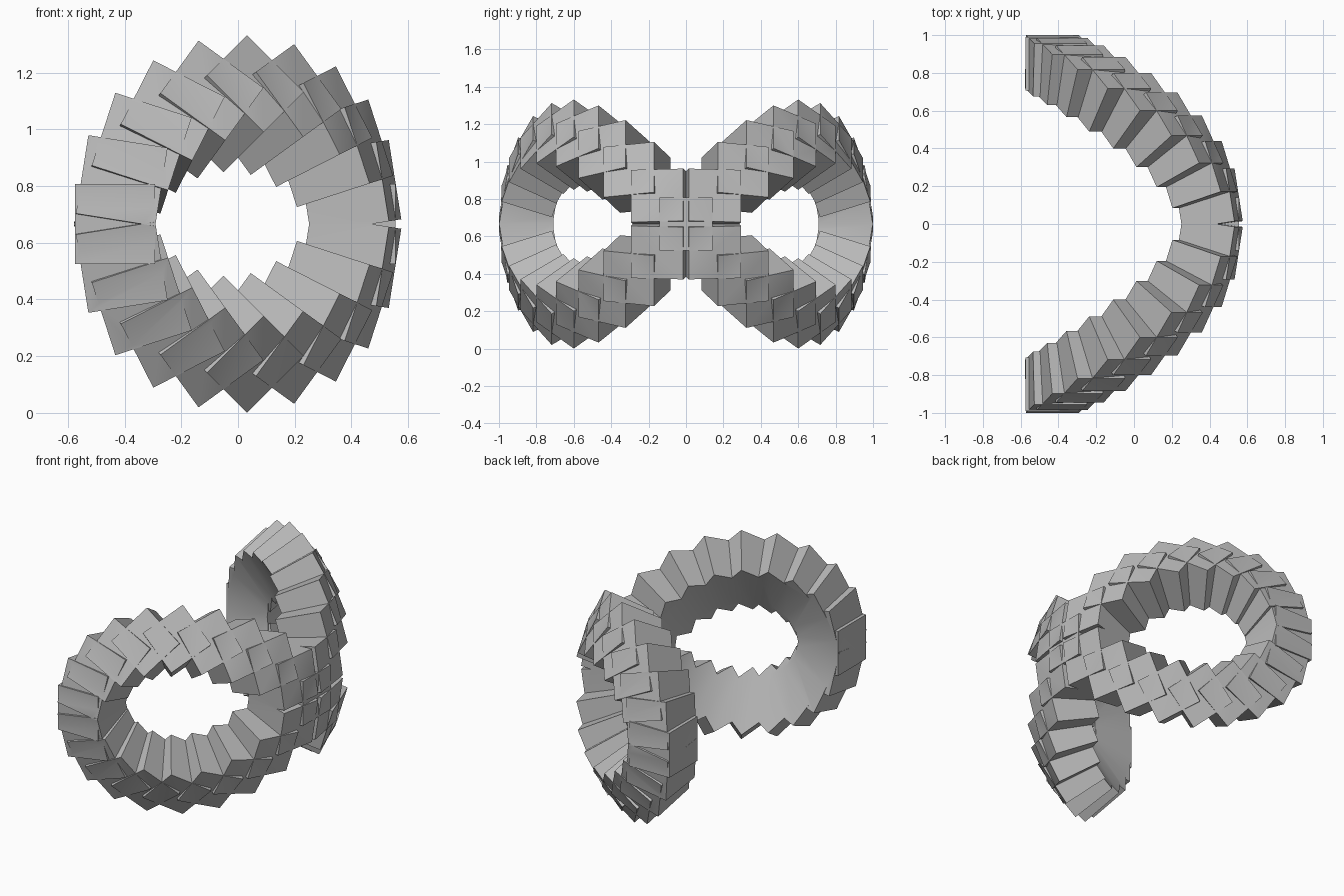
import bpy, bmesh, math
from mathutils import Matrix

if "Cube" in bpy.data.objects:
    bpy.data.objects.remove(bpy.data.objects["Cube"])

U = 0.14143          # half the side of one cube
DIST = 6 * U         # distance of cube centres from the sphere centre
STEPS = 40           # steps around the figure-eight path
CENTRE = Matrix.Translation((-0.434, 0, 0.666))

grey = bpy.data.materials.new("grey")
grey.diffuse_color = (0.5, 0.5, 0.5, 1)
grey.use_nodes = True
grey.node_tree.nodes["Principled BSDF"].inputs["Base Color"].default_value = grey.diffuse_color


def cube_matrix(i):
    # equal turns about two axes carry a cube along a figure eight on a sphere
    s = 2 * math.pi * i / STEPS
    return (CENTRE @ Matrix.Rotation(-s, 4, 'Y') @ Matrix.Rotation(s, 4, 'Z')
            @ Matrix.Translation((DIST, 0, 0)))


def cubes_object(name, indices):
    bm = bmesh.new()
    for i in indices:
        bmesh.ops.create_cube(bm, size=2 * U, matrix=cube_matrix(i))
    mesh = bpy.data.meshes.new(name)
    bm.to_mesh(mesh)
    bm.free()
    mesh.materials.append(grey)
    obj = bpy.data.objects.new(name, mesh)
    bpy.context.collection.objects.link(obj)
    return obj


# crossing cube, shared by both loops (visited once)
crossing = cubes_object("crossing_cube", [0])
crossing.hide_render = True

# all remaining cubes of the two loops
band = cubes_object("figure_eight_band", [i for i in range(1, STEPS) if i != STEPS // 2])

# merge everything into one skin
mod = band.modifiers.new("merge", 'BOOLEAN')
mod.operation = 'UNION'
mod.solver = 'EXACT'
mod.use_self = True
mod.object = crossing
bpy.context.view_layer.objects.active = band
band.select_set(True)
crossing.select_set(False)
bpy.ops.object.modifier_apply(modifier=mod.name)
bpy.data.objects.remove(crossing)

# shallow joints are smooth, cube edges stay sharp
bpy.ops.object.shade_smooth_by_angle(angle=math.radians(30))
